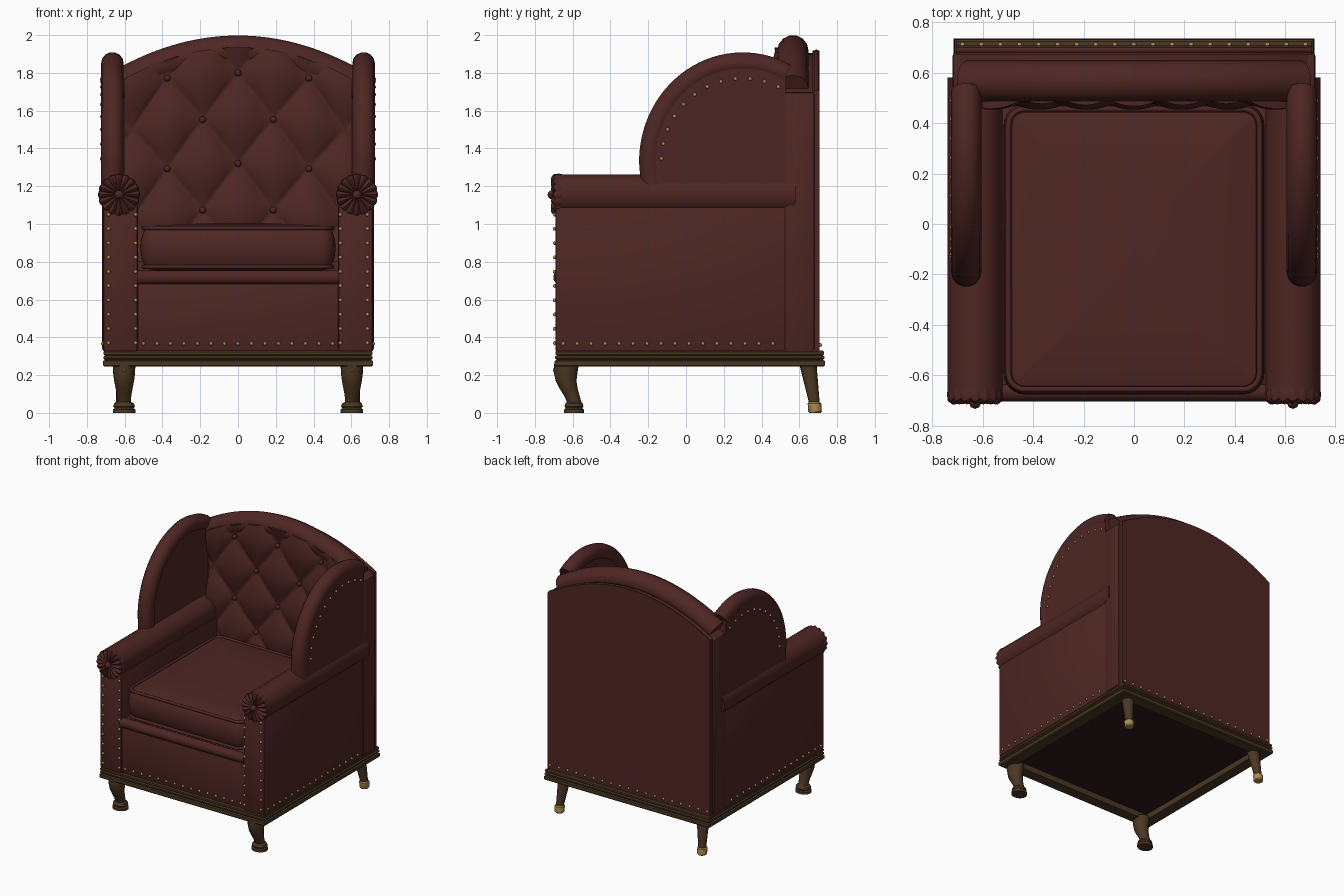
import bpy, bmesh, math
from math import sin, cos, pi, radians
from mathutils import Matrix, Vector

if "Cube" in bpy.data.objects:
    bpy.data.objects.remove(bpy.data.objects["Cube"])

def mat(name, col):
    m = bpy.data.materials.new(name)
    m.diffuse_color = (*col, 1)
    m.use_nodes = True
    m.node_tree.nodes["Principled BSDF"].inputs["Base Color"].default_value = m.diffuse_color
    return m

LEATHER = mat("leather", (0.076, 0.0195, 0.017))
WOOD = mat("wood", (0.07, 0.038, 0.016))
BRASS = mat("brass", (0.42, 0.27, 0.08))
DARK = mat("dark_cloth", (0.03, 0.01, 0.01))

def finish(ob, m, angle=35):
    ob.data.materials.clear()
    ob.data.materials.append(m)
    bpy.ops.object.select_all(action='DESELECT')
    ob.select_set(True)
    bpy.context.view_layer.objects.active = ob
    bpy.ops.object.shade_smooth_by_angle(angle=radians(angle))
    return ob

def from_bm(name, bm, m, angle=35):
    bmesh.ops.recalc_face_normals(bm, faces=bm.faces)
    me = bpy.data.meshes.new(name)
    bm.to_mesh(me)
    bm.free()
    ob = bpy.data.objects.new(name, me)
    bpy.context.collection.objects.link(ob)
    return finish(ob, m, angle)

def loft(name, rings, m, closed=False, angle=35):
    bm = bmesh.new()
    vs = [[bm.verts.new(p) for p in r] for r in rings]
    n = len(rings[0])
    for a, b in zip(vs, vs[1:] + (vs[:1] if closed else [])):
        for i in range(n):
            bm.faces.new((a[i], a[(i + 1) % n], b[(i + 1) % n], b[i]))
    if not closed:
        bm.faces.new(vs[0])
        bm.faces.new(vs[-1])
    return from_bm(name, bm, m, angle)

def round_rect(cy, hx, hy, z, r, seg=6):
    if r <= 0:
        return [(sx * hx, cy + sy * hy, z) for sx, sy in ((1, 1), (-1, 1), (-1, -1), (1, -1))]
    pts = []
    for k, (sx, sy) in enumerate(((1, 1), (-1, 1), (-1, -1), (1, -1))):
        for i in range(seg + 1):
            t = pi / 2 * (k + i / seg)
            pts.append((sx * (hx - r) + r * cos(t), cy + sy * (hy - r) + r * sin(t), z))
    return pts

def box(name, x0, x1, y0, y1, z0, z1, m, bevel=0.012):
    bm = bmesh.new()
    bmesh.ops.create_cube(bm, size=1)
    for v in bm.verts:
        v.co = ((x0 + x1) / 2 + v.co.x * (x1 - x0), (y0 + y1) / 2 + v.co.y * (y1 - y0),
                (z0 + z1) / 2 + v.co.z * (z1 - z0))
    if bevel:
        bmesh.ops.bevel(bm, geom=bm.edges[:], offset=bevel, segments=2, profile=0.5, affect='EDGES')
    return from_bm(name, bm, m)

def tube(name, pts, r, m, cyclic=False):
    cu = bpy.data.curves.new(name, 'CURVE')
    cu.dimensions = '3D'
    cu.bevel_depth, cu.bevel_resolution, cu.use_fill_caps = r, 5, True
    sp = cu.splines.new('POLY')
    sp.points.add(len(pts) - 1)
    for p, q in zip(sp.points, pts):
        p.co = (*q, 1)
    sp.use_cyclic_u = cyclic
    ob = bpy.data.objects.new(name, cu)
    bpy.context.collection.objects.link(ob)
    bpy.ops.object.select_all(action='DESELECT')
    ob.select_set(True)
    bpy.context.view_layer.objects.active = ob
    bpy.ops.object.convert(target='MESH')
    return finish(bpy.context.object, m, 50)

def beads(name, pts, r, m):
    bm = bmesh.new()
    for p in pts:
        bmesh.ops.create_uvsphere(bm, u_segments=8, v_segments=6, radius=r, matrix=Matrix.Translation(Vector(p)))
    return from_bm(name, bm, m, 60)

def span(a, b, n):
    return [a + (b - a) * i / (n - 1) for i in range(n)]

# wooden base moulding and recessed dark underside
prof = [(0.09, 0.245), (0.006, 0.245), (0, 0.252), (0, 0.275), (0.01, 0.28), (0.002, 0.288), (0.002, 0.297),
        (0.01, 0.304), (0.004, 0.31), (0.004, 0.323), (0.012, 0.33), (0.09, 0.33)]
loft("base_moulding", [round_rect(0.02, 0.715 - i, 0.715 - i, z, 0) for i, z in prof], WOOD, closed=True)
box("underside_panel", -0.63, 0.63, -0.61, 0.65, 0.29, 0.33, DARK, 0)

# seat deck, front bead, cushion with piping
box("seat_deck", -0.54, 0.54, -0.68, 0.55, 0.325, 0.74, LEATHER)
tube("front_bead", [(-0.535, -0.665, 0.717), (0.535, -0.665, 0.717)], 0.038, LEATHER)
cush = [(0.06, 0.755), (0.02, 0.762), (0.006, 0.785), (-0.008, 0.82), (-0.014, 0.87), (-0.01, 0.92), (0.004, 0.96),
        (0.02, 0.98), (0.06, 0.99), (0.2, 0.999), (0.36, 1.004)]
loft("seat_cushion", [round_rect(-0.1, 0.503 - i, 0.562 - i, z, max(0.07 - i, 0.01)) for i, z in cush], LEATHER)
for nm, z in (("upper", 0.978), ("lower", 0.773)):
    tube("cushion_piping_" + nm, round_rect(-0.1, 0.498, 0.556, z, 0.065), 0.011, LEATHER, True)

# arched back body, rear panel, piping and top roll
def arch(x, top):
    return top - 0.43 * x * x

def arch_slab(name, hx, y0, y1, z0, top):
    pts = [(x, arch(x, top)) for x in span(hx, -hx, 25)] + [(-hx, z0), (hx, z0)]
    return loft(name, [[(x, y, z) for x, z in pts] for y in (y0, y1)], LEATHER)

arch_slab("back_body", 0.712, 0.525, 0.678, 0.325, 1.905)
arch_slab("rear_panel", 0.705, 0.67, 0.708, 0.325, 1.918)
tube("rear_piping", [(x, 0.69, arch(x, 1.91)) for x in span(-0.7, 0.7, 25)], 0.013, LEATHER)
tube("top_roll", [(x, 0.566, 1.917 - 0.46 * x * x) for x in span(-0.66, 0.66, 33)], 0.083, LEATHER)

# diamond tufted inner back with buttons
bm = bmesh.new()
nx, nz = 96, 90
grid = []
for j in range(nz + 1):
    row = []
    for i in range(nx + 1):
        x = -0.6 + 1.2 * i / nx
        z = 0.8 + (1.935 - 0.46 * x * x - 0.8) * j / nz
        u, v = x / 0.1875, (z + 0.2 * x * x - 1.08) / 0.24
        puff = abs(cos(pi * (u + v) / 2) * cos(pi * (u - v) / 2)) ** 0.6
        row.append(bm.verts.new((x, 0.505 - 0.052 * puff, z)))
    grid.append(row)
for a, b in zip(grid, grid[1:]):
    for i in range(nx):
        bm.faces.new((a[i], a[i + 1], b[i + 1], b[i]))
rim = bmesh.ops.extrude_edge_only(bm, edges=[e for e in bm.edges if e.is_boundary])
for g in rim["geom"]:
    if isinstance(g, bmesh.types.BMVert):
        g.co.y = 0.56
from_bm("tufted_back", bm, LEATHER, 60)
spots = [(x, z) for z in (1.32, 1.80) for x in (-0.375, 0, 0.375)] + \
        [(x, z) for z in (1.08, 1.56) for x in (-0.187, 0.187)]
beads("back_buttons", [(x, 0.492, z - 0.2 * x * x) for x, z in spots], 0.018, LEATHER)

for s, side in ((-1, "left"), (1, "right")):
    # arm panel, back post and rolled arm
    box("arm_panel_" + side, *sorted((s * 0.53, s * 0.713)), -0.692, 0.53, 0.325, 1.1, LEATHER)
    box("back_post_" + side, *sorted((s * 0.6, s * 0.72)), 0.52, 0.682, 0.325, 1.7, LEATHER, 0.018)
    tube("arm_roll_" + side, [(s * 0.63, -0.69, 1.155), (s * 0.63, 0.58, 1.155)], 0.109, LEATHER)

    # pleated rosette with button on the arm front
    rings = []
    for r, y, d in ((0.108, -0.655, 0), (0.112, -0.675, 0.0), (0.108, -0.69, 0.012), (0.09, -0.695, 0.02),
                    (0.06, -0.695, 0.018), (0.03, -0.695, 0.01), (0.012, -0.698, 0.0)):
        ring = []
        for k in range(96):
            t = 2 * pi * k / 96
            f = abs(cos(8 * t))
            rr = r * (0.95 + 0.05 * f) if r > 0.08 else r
            ring.append((s * 0.63 + rr * cos(t), y - d * f, 1.155 + rr * sin(t)))
        rings.append(ring)
    loft("arm_rosette_" + side, rings, LEATHER)
    beads("rosette_button_" + side, [(s * 0.63, -0.709, 1.155)], 0.024, LEATHER)

    # wing panel with rounded border
    path = [(-0.18, 1.2)] + [(0.3 + 0.49 * cos(radians(a)), 1.33 + 0.52 * sin(radians(a))) for a in span(180, 62, 30)]
    shape = path + [(path[-1][0], 1.2)]
    loft("wing_panel_" + side, [[(s * x, y, z) for y, z in shape] for x in (0.622, 0.719)], LEATHER)
    tube("wing_border_" + side, [(s * 0.665, y, z) for y, z in path], 0.06, LEATHER)

    # cabriole front leg
    def ring(x, y, z, rx, ry, n=20):
        return [(x + rx * cos(2 * pi * k / n), y + ry * sin(2 * pi * k / n), z) for k in range(n)]
    secs = [(0.26, -0.633, 0.06, 0.066), (0.21, -0.637, 0.058, 0.062), (0.17, -0.635, 0.053, 0.055),
            (0.13, -0.622, 0.045, 0.048), (0.09, -0.604, 0.038, 0.041), (0.058, -0.592, 0.036, 0.038),
            (0.05, -0.592, 0.052, 0.046), (0.035, -0.593, 0.058, 0.05), (0.025, -0.593, 0.05, 0.045),
            (0.018, -0.593, 0.06, 0.053), (0, -0.593, 0.06, 0.053)]
    loft("front_leg_" + side, [ring(s * 0.603, y, z, a, b) for z, y, a, b in secs], WOOD)
    beads("knee_scroll_" + side, [(s * 0.603, -0.682, 0.225)], 0.022, WOOD)

    # splayed back leg with brass ferrule
    loft("back_leg_" + side, [ring(s * x, y, z, r, r) for x, y, z, r in
                              ((0.6, 0.645, 0.26, 0.046), (0.617, 0.68, 0.05, 0.028))], WOOD)
    loft("back_ferrule_" + side, [ring(s * 0.618, y, z, r, r) for y, z, r in
                                  ((0.68, 0.057, 0.03), (0.68, 0.05, 0.036), (0.683, 0.008, 0.036),
                                   (0.683, 0, 0.03))], BRASS)

    # brass nails on arm front, arm side and wing
    beads("arm_nails_" + side, [(s * x, -0.695, z) for x in (0.542, 0.685) for z in span(0.37, 1.05, 10)]
          + [(s * 0.715, y, 0.367) for y in span(-0.65, 0.46, 16)], 0.01, BRASS)
    beads("wing_nails_" + side, [(s * 0.721, 0.3 + 0.43 * cos(radians(a)), 1.33 + 0.44 * sin(radians(a)))
                                 for a in span(178, 64, 12)], 0.01, BRASS)

# brass nails along front and back lower edges
beads("front_nails", [(x, -0.683, 0.367) for x in span(-0.5, 0.5, 15)], 0.01, BRASS)
beads("back_nails", [(x, 0.711, 0.36) for x in span(-0.68, 0.68, 19)], 0.01, BRASS)
